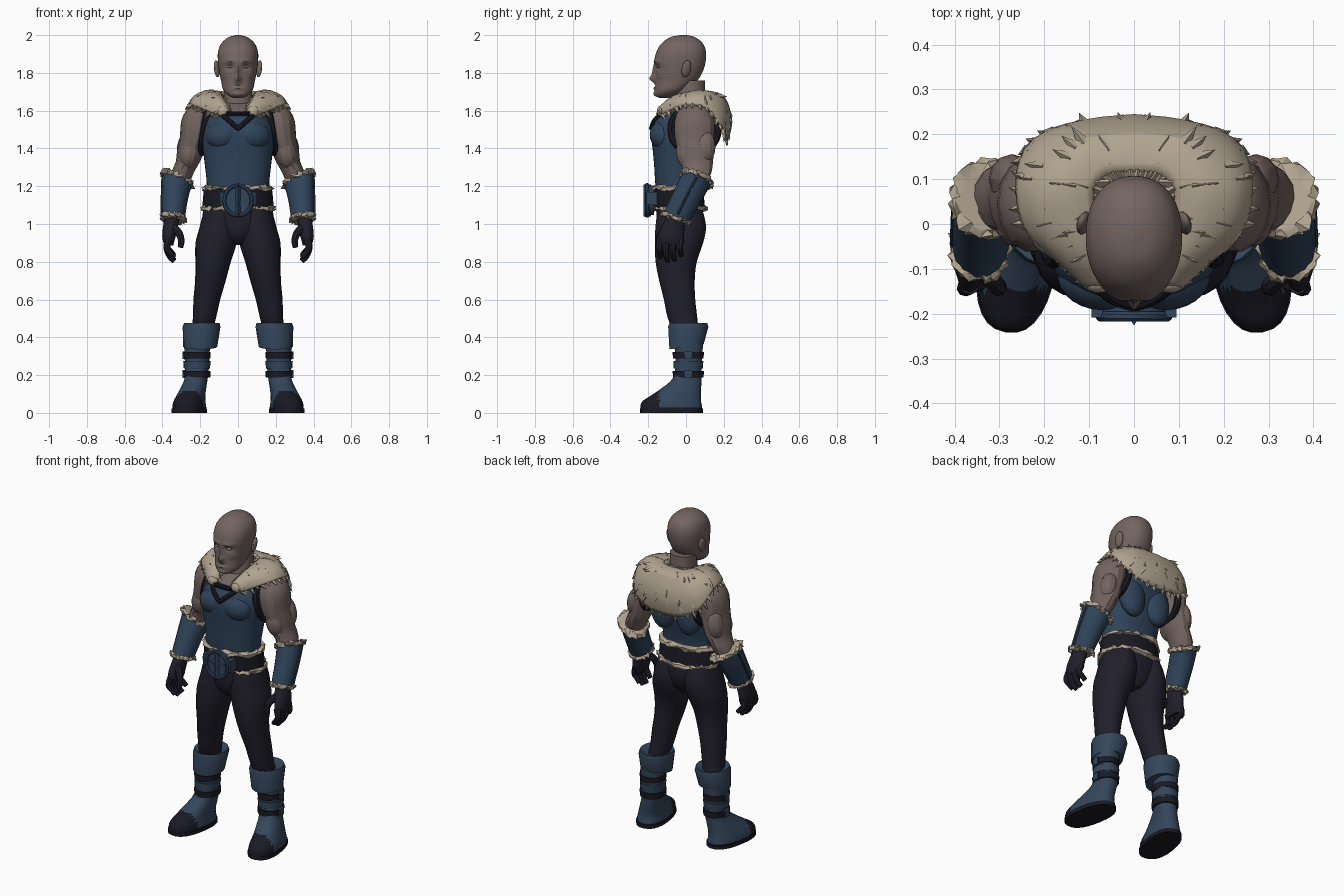
import bpy, bmesh, math, random
from mathutils import Vector, Matrix, Euler
from mathutils.bvhtree import BVHTree

random.seed(4)
default_cube = bpy.data.objects.get("Cube")
if default_cube:
    bpy.data.objects.remove(default_cube, do_unlink=True)


def material(name, r, g, b):
    mat = bpy.data.materials.new(name)
    mat.use_nodes = True
    mat.diffuse_color = (r, g, b, 1)
    shader = next(n for n in mat.node_tree.nodes if n.type == 'BSDF_PRINCIPLED')
    shader.inputs["Base Color"].default_value = (r, g, b, 1)
    shader.inputs["Roughness"].default_value = 0.8
    return mat


SKIN = material("skin", .175, .13, .117)
FUR = material("cream fur", .44, .37, .28)
VEST = material("vest blue", .029, .057, .103)
BOOT = material("boot blue", .034, .062, .105)
CLOTH = material("dark cloth", .015, .014, .024)
LEATHER = material("black leather", .010, .010, .017)
EYE = material("pale eye", .4, .38, .36)


def finish(name, bm, mats, mirror=False, rule=None, angle=40):
    """Turn a bmesh into a shaded object, optionally mirrored across x."""
    bmesh.ops.recalc_face_normals(bm, faces=bm.faces)
    if rule:
        for face in bm.faces:
            face.material_index = rule(face.calc_center_median())
    mesh = bpy.data.meshes.new(name)
    bm.to_mesh(mesh)
    bm.free()
    for mat in mats if isinstance(mats, tuple) else (mats,):
        mesh.materials.append(mat)
    ob = bpy.data.objects.new(name, mesh)
    bpy.context.collection.objects.link(ob)
    bpy.ops.object.select_all(action='DESELECT')
    ob.select_set(True)
    bpy.context.view_layer.objects.active = ob
    bpy.ops.object.shade_smooth_by_angle(angle=math.radians(angle))
    if mirror:
        ob.modifiers.new("Mirror", 'MIRROR')
    return ob


def spline(keys, steps):
    """Smooth curve through keys of any dimension."""
    keys, out = [Vector(k) for k in keys], []
    last = len(keys) - 1
    for i in range(last):
        a, b, c, d = keys[max(i - 1, 0)], keys[i], keys[i + 1], keys[min(i + 2, last)]
        for s in range(steps):
            t = s / steps
            out.append((b * 2 + (c - a) * t + (a * 2 - b * 5 + c * 4 - d) * t ** 2
                        + (b * 3 - a - c * 3 + d) * t ** 3) * .5)
    return out + [keys[-1]]


def bridge(bm, rings, closed=False):
    rows = [[bm.verts.new(p) for p in ring] for ring in rings]
    for a, b in zip(rows, rows[1:] + (rows[:1] if closed else [])):
        for i in range(len(a)):
            j = (i + 1) % len(a)
            bm.faces.new((a[i], a[j], b[j], b[i]))
    if not closed:
        bm.faces.new(rows[0][::-1])
        bm.faces.new(rows[-1])


def loft(name, keys, mats, sides=16, steps=3, power=2, yaw=0, sculpt=None, **options):
    """Stack rings given as x, y, z, x radius, y radius, x slope, y slope."""
    rings = []
    for x, y, z, rx, ry, sx, sy in spline([tuple(k) + (0,) * (7 - len(k)) for k in keys], steps):
        ring = []
        for i in range(sides):
            c, s = math.cos(math.tau * i / sides), math.sin(math.tau * i / sides)
            dx = rx * math.copysign(abs(c) ** (2 / power), c)
            dy = ry * math.copysign(abs(s) ** (2 / power), s)
            dx, dy = dx * math.cos(yaw) - dy * math.sin(yaw), dx * math.sin(yaw) + dy * math.cos(yaw)
            p = Vector((x + dx, y + dy, z + sx * dx + sy * dy))
            ring.append(sculpt(p) if sculpt else p)
        rings.append(ring)
    bm = bmesh.new()
    bridge(bm, rings)
    return finish(name, bm, mats, **options)


def central(*rows):
    """Rings on the centre line from height, half width, front y, back y."""
    return [(0, (f + b) / 2, z, w, (b - f) / 2) for z, w, f, b in rows]


def tube(name, paths, radius, mat, closed=False, sides=8, taper=0, **options):
    bm = bmesh.new()
    for path in paths:
        pts, rings, side = [Vector(p) for p in path], [], Vector((.3, .5, .8))
        n = len(pts)
        for i, p in enumerate(pts):
            ahead = pts[(i + 1) % n] if closed else pts[min(i + 1, n - 1)]
            t = (ahead - pts[i - 1 if closed else max(i - 1, 0)]).normalized()
            side = (side - t * side.dot(t)).normalized()
            r = radius * (1 - taper * i / n)
            rings.append([p + r * (side * math.cos(a) + t.cross(side) * math.sin(a))
                          for a in (math.tau * k / sides for k in range(sides))])
        bridge(bm, rings, closed)
    return finish(name, bm, mat, **options)


def solid(name, kind, loc, scale, mat, rot=(0, 0, 0), sides=16, **options):
    bm = bmesh.new()
    m = Matrix.LocRotScale(Vector(loc), Euler(rot), Vector(scale))
    if kind == "ball":
        bmesh.ops.create_uvsphere(bm, u_segments=sides, v_segments=10, radius=1, matrix=m)
    elif kind == "box":
        bmesh.ops.create_cube(bm, size=2, matrix=m)
    else:
        bmesh.ops.create_cone(bm, cap_ends=True, segments=sides, radius1=1, radius2=1, depth=2, matrix=m)
    return finish(name, bm, mat, **options)


def ruffle(p, amount=.009):
    return p + Vector(random.uniform(-amount, amount) for _ in range(3))


def fur_band(name, x, y, z, rx, ry, sx=0, sy=0, mirror=False):
    keys = [(x, y, z + h, rx + g, ry + g, sx, sy) for h, g in ((-.014, -.01), (-.008, .008), (.008, .008), (.014, -.01))]
    loft(name, keys, FUR, sides=40, steps=1, sculpt=ruffle, mirror=mirror, angle=25)


# Head: soft bumps (x, z, width, height, depth) shape the face
BUMPS = ((0, 1.77, .015, .02, -.03), (0, 1.81, .011, .03, -.016), (.04, 1.862, .03, .011, -.009),
         (.042, 1.832, .02, .014, .013), (0, 1.718, .028, .008, -.008), (0, 1.732, .03, .005, .004),
         (0, 1.688, .025, .013, -.008), (.07, 1.79, .02, .02, -.006))


def face(p):
    if p.y < -.06:
        for x, z, w, h, depth in BUMPS:
            p.y += depth * math.exp(-((abs(p.x) - x) / w) ** 2 - ((p.z - z) / h) ** 2)
    return p


loft("head", central((1.668, .025, -.14, -.09), (1.68, .052, -.162, -.05), (1.71, .078, -.165, .0),
                     (1.76, .09, -.162, .06), (1.81, .1, -.162, .09), (1.86, .106, -.167, .104),
                     (1.91, .106, -.157, .106), (1.955, .089, -.13, .09), (1.988, .052, -.085, .05),
                     (2, .012, -.03, .005)), SKIN, sides=64, steps=6, power=2.2, sculpt=face)
loft("neck", [(0, .03, 1.56, .11, .1), (0, .025, 1.62, .088, .09), (0, .022, 1.68, .076, .082),
              (0, .03, 1.76, .075, .07)], SKIN)
solid("ears", "ball", (.112, .002, 1.822), (.014, .026, .046), SKIN, (-.15, .15, .35), mirror=True)
solid("eyes", "ball", (.042, -.147, 1.832), (.016, .009, .0055), EYE, mirror=True)

# Torso: vest with bare skin above the neckline
torso = loft("vest", central((1.06, .176, -.15, .09), (1.15, .168, -.155, .075), (1.22, .166, -.163, .07),
                             (1.3, .174, -.168, .085), (1.38, .184, -.175, .105), (1.45, .195, -.183, .13),
                             (1.5, .193, -.18, .15), (1.56, .17, -.16, .155), (1.61, .12, -.11, .15),
                             (1.645, .08, -.05, .12)), (VEST, SKIN), sides=40, power=2.3,
             rule=lambda c: int(c.z > 1.59))
solid("vest_chest", "ball", (.082, -.125, 1.47), (.09, .066, .075), VEST, (0, .2, .2), sides=24, mirror=True)
solid("vest_back", "ball", (.088, .085, 1.43), (.085, .062, .14), VEST, (.12, 0, 0), sides=24, mirror=True)

scan = bmesh.new()
scan.from_mesh(torso.data)
surface = BVHTree.FromBMesh(scan)


def on_chest(x, z):
    return surface.ray_cast(Vector((x, -1, z)), Vector((0, 1, 0)))[0] + Vector((0, -.004, 0))


steps = [i / 10 for i in range(-10, 11)]
tube("neckline_trim", [[on_chest(.1 * t, 1.583) for t in steps],
                       [on_chest(.085 * t, 1.505 + .075 * abs(t)) for t in steps]], .013, LEATHER)
tube("armhole_trim", [[(.178 - .02 * math.sin(a), .045 + .125 * math.cos(a), 1.5 + .125 * math.sin(a))
                       for a in (math.tau * i / 28 for i in range(28))]], .02, LEATHER, closed=True, mirror=True)

# Arms
loft("arms", [(.185, .045, 1.638, .03, .04), (.202, .045, 1.605, .07, .085), (.218, .045, 1.54, .084, .108),
              (.23, .045, 1.46, .077, .106), (.25, .052, 1.39, .073, .098), (.265, .057, 1.33, .064, .088),
              (.295, .06, 1.27, .06, .076), (.325, .035, 1.18, .055, .06)], SKIN, sides=14, steps=2,
     mirror=True, angle=25)
solid("biceps", "ball", (.255, .005, 1.375), (.055, .058, .085), SKIN, (.1, -.2, 0), sides=12, mirror=True, angle=25)
solid("triceps", "ball", (.272, .1, 1.41), (.05, .056, .09), SKIN, (0, -.2, 0), sides=12, mirror=True, angle=25)

# Gauntlets with fur at both rims
loft("gauntlets", [(.322, .055, 1.238, .078, .078, .4, -.3), (.334, .01, 1.15, .07, .076, .2, -.3),
                   (.343, -.05, 1.035, .062, .072, .05, -.3)], VEST, sides=14, mirror=True)
tube("gauntlet_seam", [[(.399, .058, 1.25), (.402, .01, 1.16), (.404, -.045, 1.05)]], .007, VEST, mirror=True)
fur_band("gauntlet_top_fur", .321, .055, 1.24, .08, .08, .4, -.3, mirror=True)
fur_band("gauntlet_wrist_fur", .343, -.05, 1.03, .061, .071, .05, -.3, mirror=True)

# Gloved hands
loft("glove_palms", [(.347, -.055, 1.04, .04, .048), (.36, -.073, .97, .039, .064),
                     (.367, -.082, .92, .033, .07), (.365, -.083, .885, .022, .06)], CLOTH, mirror=True)
fingers = []
for i, reach in enumerate((.02, .0, .005, .03)):
    y = -.137 + .036 * i
    fingers.append(spline([(.366, y, .92), (.377, y - .006, .875), (.362, y - .002, .83 + reach),
                           (.338, y + .004, .803 + reach)], 3))
tube("glove_fingers", fingers, .021, CLOTH, taper=.4, mirror=True)
tube("glove_thumbs", [spline([(.345, -.1, .985), (.312, -.13, .95), (.3, -.142, .91), (.305, -.145, .875)], 3)],
     .023, CLOTH, taper=.4, mirror=True)

# Hips and legs
loft("hips", central((.89, .035, -.1, .04), (.94, .12, -.145, .075), (1.02, .186, -.157, .093),
                     (1.1, .176, -.155, .085)), CLOTH, sides=28)
loft("trouser_legs", [(.198, .01, .4, .055, .06), (.178, -.018, .5, .061, .078), (.165, -.034, .6, .071, .083),
                      (.146, -.048, .7, .081, .094), (.132, -.052, .8, .094, .109), (.116, -.037, .9, .109, .128),
                      (.104, -.028, .98, .1, .134), (.098, -.03, 1.05, .088, .124), (.09, -.035, 1.1, .08, .11)],
     CLOTH, sides=20, mirror=True)

# Belt and round buckle
loft("belt", central((1.085, .188, -.17, .1), (1.135, .186, -.173, .096), (1.185, .18, -.173, .09)),
     LEATHER, sides=32, steps=1)
fur_band("belt_lower_fur", 0, -.035, 1.083, .187, .136)
fur_band("belt_upper_fur", 0, -.04, 1.19, .18, .133)
quarter = math.pi / 2
solid("buckle_disc", "drum", (0, -.188, 1.125), (.078, .078, .018), BOOT, (quarter, 0, 0))
tube("buckle_rim", [[(.074 * math.cos(a), -.206, 1.125 + .08 * math.sin(a))
                     for a in (math.tau * i / 16 for i in range(16))]], .012, VEST, closed=True)
solid("buckle_side_loops", "box", (.082, -.18, 1.135), (.013, .028, .035), BOOT, mirror=True)
solid("buckle_spine", "drum", (0, -.206, 1.125), (.014, .02, .085), BOOT, sides=4)
solid("buckle_wings", "box", (.032, -.206, 1.12), (.028, .005, .008), VEST, (0, -.5, 0), mirror=True)

# Boots: dark sole and toe cap chosen by height and direction
loft("boots", [(.258, -.078, 0, .08, .162), (.258, -.078, .028, .085, .166), (.257, -.076, .06, .08, .158),
               (.25, -.055, .09, .073, .135), (.237, -.025, .13, .066, .106), (.222, .005, .18, .06, .077),
               (.217, .014, .25, .063, .069), (.217, .014, .37, .068, .076)], (BOOT, LEATHER), sides=28,
     power=2.3, yaw=.17, mirror=True, rule=lambda c: int(c.z < .03 or c.y < -.14 and c.z < .11))
loft("boot_soles", [(.258, -.076, 0, .088, .168), (.258, -.076, .022, .088, .168)], LEATHER, sides=28,
     steps=1, power=2.4, yaw=.17, mirror=True)
for label, z in (("upper", .305), ("lower", .205)):
    loft(label + "_boot_straps", [(.218, .012, z - .017, .071, .081), (.218, .012, z + .017, .073, .083)],
         LEATHER, sides=20, steps=1, mirror=True)
    solid(label + "_strap_buckles", "box", (.288, .012, z), (.007, .02, .021), BOOT, mirror=True)
loft("boot_ankle_fold", [(.218, .012, .235, .069, .077), (.217, .013, .275, .073, .079)], BOOT, sides=20,
     steps=1, mirror=True)
loft("boot_cuffs", [(.2, .005, .35, .06, .06, 0, .15), (.2, .003, .35, .09, .092, 0, .15),
                    (.193, .012, .455, .1, .108), (.192, .012, .475, .094, .102), (.19, .008, .455, .055, .06)],
     BOOT, sides=18, steps=1, mirror=True)

# Fur mantle: each station runs from the neck edge over the shoulder to the hem
STATIONS = [
    [(.05, -.12, 1.605), (.07, -.135, 1.615), (.095, -.14, 1.6), (.11, -.125, 1.58)],
    [(.08, -.06, 1.655), (.11, -.07, 1.668), (.15, -.08, 1.642), (.175, -.07, 1.605)],
    [(.09, .02, 1.68), (.14, .01, 1.69), (.205, 0, 1.67), (.242, 0, 1.63)],
    [(.09, .08, 1.69), (.16, .09, 1.7), (.225, .1, 1.668), (.255, .11, 1.615)],
    [(.06, .11, 1.69), (.13, .17, 1.68), (.198, .188, 1.6), (.22, .182, 1.52)],
    [(.03, .115, 1.69), (.07, .19, 1.67), (.11, .223, 1.56), (.12, .21, 1.46)],
    [(0, .115, 1.69), (0, .195, 1.67), (0, .235, 1.55), (0, .214, 1.445)]]
columns = [spline(s, 3) for s in STATIONS]
rows = [spline(row, 3) for row in zip(*columns)]
bm = bmesh.new()
grid = [[bm.verts.new(p) for p in row] for row in rows]
for a, b in zip(grid, grid[1:]):
    for i in range(len(a) - 1):
        bm.faces.new((a[i], a[i + 1], b[i + 1], b[i]))
mantle = finish("fur_mantle", bm, FUR, mirror=True, angle=30)
shell = mantle.modifiers.new("Thickness", 'SOLIDIFY')
shell.thickness, shell.offset = .02, 0

# Fur tufts along both edges and scattered over the mantle
bm = bmesh.new()
hem = len(rows) - 1
for r in range(hem + 1):
    for i in range(len(rows[0]) - 1):
        edge = r in (0, hem)
        if not edge and random.random() > .3:
            continue
        p = rows[r][i]
        flow = (p - rows[r - 1][i] if r else p - rows[1][i]).normalized()
        lift = Vector((p.x, p.y - .03, .06 if r < hem else 0)).normalized()
        aim = ruffle(flow + lift * .35, .3).normalized()
        size = random.uniform(.014, .022)
        m = Matrix.LocRotScale(p + aim * size, aim.to_track_quat('Z', 'Y'), None)
        bmesh.ops.create_cone(bm, cap_ends=True, segments=4, radius1=size * .75, radius2=0,
                              depth=size * 2.2, matrix=m)
finish("fur_tufts", bm, FUR, mirror=True, angle=20)

# Mantle clasp
solid("mantle_clasps", "ball", (.08, -.132, 1.597), (.032, .022, .03), FUR, mirror=True)
tube("mantle_cord", [[(.08 * t, -.14 - .012 * (1 - t * t), 1.597 - .012 * (1 - t * t)) for t in steps]], .006, LEATHER)
